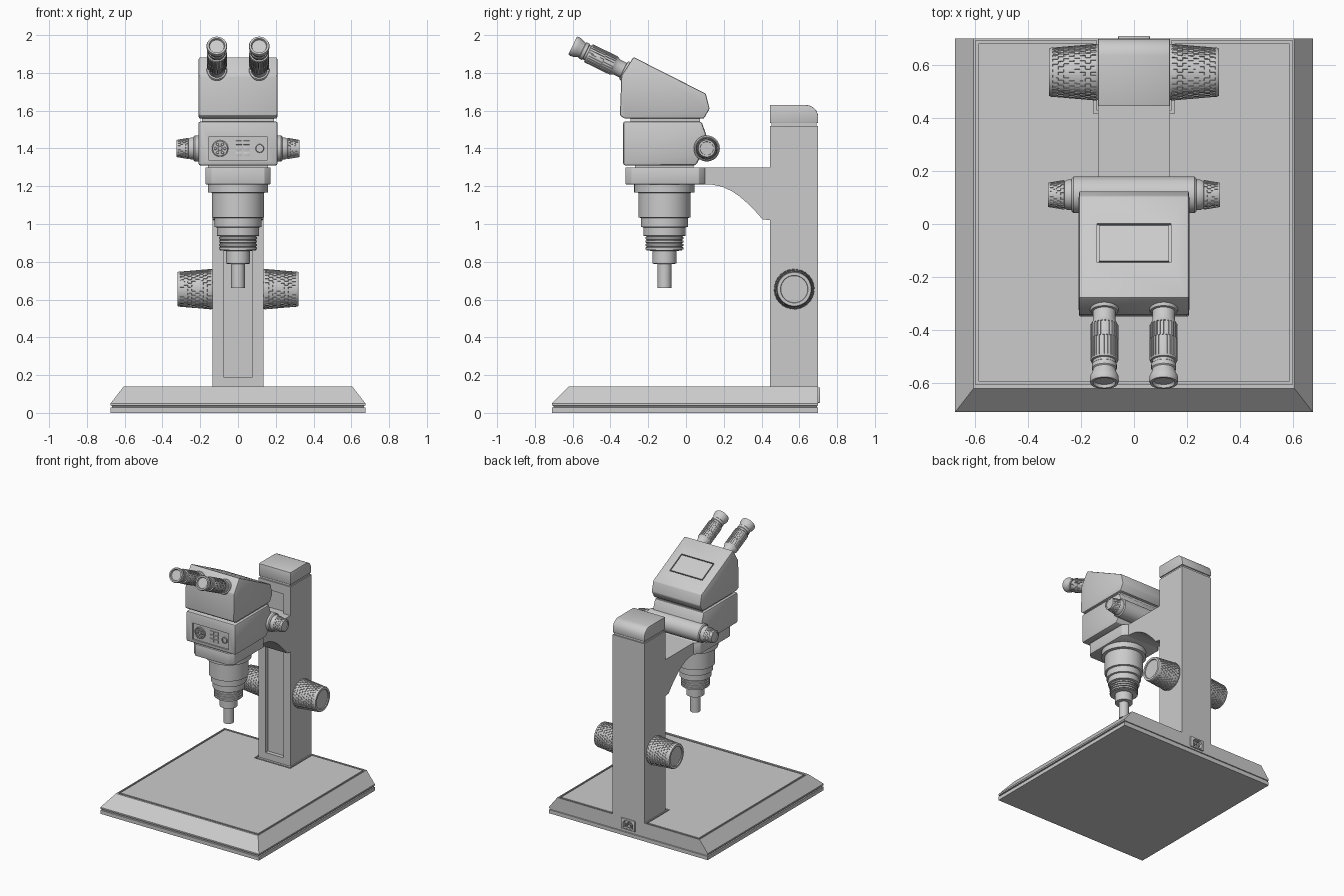
import bpy, bmesh
from math import sin, cos, pi, radians
from mathutils import Matrix, Vector

if "Cube" in bpy.data.objects:
    bpy.data.objects.remove(bpy.data.objects["Cube"])


def loft(name, rings, mat=None, bevel=0, closed=False, knurl=(), depth=0.004):
    """Skin a list of equal-length point rings; knurl = rows whose alternate faces are sunk."""
    bm = bmesh.new()
    vs = [[bm.verts.new(p) for p in r] for r in rings]
    n, m = len(rings[0]), len(rings)
    cells = []
    for k in range(m if closed else m - 1):
        a, b = vs[k], vs[(k + 1) % m]
        for i in range(n):
            j = (i + 1) % n
            f = bm.faces.new((a[i], a[j], b[j], b[i]))
            if k in knurl and (i + k) % 2:
                cells.append(f)
    if not closed:
        bm.faces.new(vs[0])
        bm.faces.new(vs[-1])
    bmesh.ops.recalc_face_normals(bm, faces=bm.faces[:])
    if cells:
        bmesh.ops.inset_individual(bm, faces=cells, thickness=0.0008, depth=-depth)
    if mat:
        bm.transform(mat)
    me = bpy.data.meshes.new(name)
    bm.to_mesh(me)
    bm.free()
    ob = bpy.data.objects.new(name, me)
    bpy.context.collection.objects.link(ob)
    if bevel:
        mod = ob.modifiers.new("bevel", 'BEVEL')
        mod.width, mod.segments = bevel, 2
        mod.limit_method = 'ANGLE'
        bake(ob)
    return ob


def bake(ob):
    bpy.context.view_layer.update()
    ev = ob.evaluated_get(bpy.context.evaluated_depsgraph_get())
    me = bpy.data.meshes.new_from_object(ev)
    ob.modifiers.clear()
    ob.data = me


def cut(ob, cutter):
    mod = ob.modifiers.new("cut", 'BOOLEAN')
    mod.operation, mod.solver, mod.object = 'DIFFERENCE', 'EXACT', cutter
    bake(ob)
    bpy.data.objects.remove(cutter)


def rect(x, y0, y1, z):
    return [(-x, y0, z), (x, y0, z), (x, y1, z), (-x, y1, z)]


def box(name, x0, x1, y0, y1, z0, z1, bevel=0):
    return loft(name, [[(x0, y0, z), (x1, y0, z), (x1, y1, z), (x0, y1, z)] for z in (z0, z1)], bevel=bevel)


def side_profile(name, pts, x, bevel=0):
    return loft(name, [[(s * x, y, z) for y, z in pts] for s in (-1, 1)], bevel=bevel)


def lathe(name, prof, mat, n=48, **kw):
    rings = [[(r * cos(2 * pi * i / n), r * sin(2 * pi * i / n), h) for i in range(n)] for r, h in prof]
    return loft(name, rings, mat, **kw)


def frame(outer, inner, z0, z1, mat=None):
    rings = [[(x, y, z) for x, y in loop] for loop, z in ((outer, z0), (outer, z1), (inner, z1), (inner, z0))]
    return loft("groove_cutter", rings, mat, closed=True)


def taper(r0, h0, r1, h1, rows):
    return [(r0 + (r1 - r0) * k / rows, h0 + (h1 - h0) * k / rows) for k in range(rows + 1)]


def along_x(s, x, y, z):
    return Matrix.Translation((s * x, y, z)) @ Matrix.Rotation(s * pi / 2, 4, 'Y')


# Base with a side groove, sloped edges and a grooved top panel
base = loft("base", [rect(0.675, -0.71, 0.70, 0), rect(0.675, -0.71, 0.70, 0.028),
                     rect(0.667, -0.702, 0.694, 0.03), rect(0.667, -0.702, 0.694, 0.037),
                     rect(0.675, -0.71, 0.70, 0.039), rect(0.675, -0.71, 0.70, 0.05),
                     rect(0.605, -0.62, 0.70, 0.14)])


def panel_loop(d):
    x, y0, y1, cx, cy = 0.598 - d, -0.605 + d, 0.692 - d, 0.142 + d, 0.428 - d
    return [(-x, y0), (x, y0), (x, y1), (cx, y1), (cx, cy), (-cx, cy), (-cx, y1), (-x, y1)]


cut(base, frame(panel_loop(0), panel_loop(0.011), 0.125, 0.16))

# Power socket on the back
socket = box("power_socket", -0.06, 0.06, 0.69, 0.71, 0.053, 0.135, 0.004)
hole = [(-0.04, 0.065), (0.04, 0.065), (0.04, 0.105), (0.025, 0.123), (-0.025, 0.123), (-0.04, 0.105)]
cut(base, box("socket_cutter", -0.045, 0.045, 0.675, 0.75, 0.06, 0.128))
cut(socket, loft("socket_cutter", [[(x, y, z) for x, z in hole] for y in (0.68, 0.73)]))
for i, (px, pz) in enumerate(((-0.02, 0.085), (0.02, 0.085), (0, 0.102))):
    box(f"socket_pin_{i}", px - 0.004, px + 0.004, 0.67, 0.703, pz - 0.008, pz + 0.008)

# Column with front channel, neck and cap rounded at the back
column = box("column", -0.135, 0.135, 0.445, 0.70, 0.13, 1.52)
cut(column, box("channel_cutter", -0.077, 0.077, 0.40, 0.475, 0.19, 1.45))
box("column_neck", -0.127, 0.127, 0.453, 0.692, 1.51, 1.54)
arc = [(0.635 + 0.065 * sin(t * pi / 12), 1.565 + 0.065 * cos(t * pi / 12)) for t in range(7)]
side_profile("column_cap", [(0.445, 1.535), (0.445, 1.63)] + arc + [(0.70, 1.535)], 0.135, 0.003)

# Focus knobs
for s in (-1, 1):
    prof = [(0.098, -0.005), (0.104, 0)] + taper(0.107, 0.008, 0.093, 0.172, 8)
    prof += [(0.093, 0.178), (0.089, 0.185), (0.073, 0.185), (0.071, 0.178)]
    lathe("focus_knob", prof, along_x(s, 0.135, 0.573, 0.655), 56, knurl=range(2, 10))

# Support arm, its slider and the holder
curve = [(0.445, 1.02), (0.405, 1.025), (0.365, 1.07), (0.325, 1.11), (0.285, 1.145),
         (0.24, 1.175), (0.19, 1.198), (0.14, 1.208), (0.09, 1.21)]
side_profile("arm", [(0.09, 1.30), (0.445, 1.30)] + curve, 0.135)
box("arm_slider", -0.075, 0.075, 0.44, 0.476, 1.02, 1.30)
c = 0.032
loop = [(-0.172 + c, -0.32), (0.172 - c, -0.32), (0.172, -0.32 + c), (0.172, 0.10 - c),
        (0.172 - c, 0.10), (-0.172 + c, 0.10), (-0.172, 0.10 - c), (-0.172, -0.32 + c)]
loft("lens_holder", [[(x, y, z) for x, y in loop] for z in (1.21, 1.30)], bevel=0.003)

# Objective lens stack
lens = [(0.16, 1.22), (0.16, 1.168), (0.138, 1.165), (0.138, 1.035), (0.124, 1.032), (0.124, 0.985),
        (0.112, 0.982), (0.112, 0.938), (0.094, 0.935)]
for k in range(4):
    z = 0.93 - 0.018 * k
    lens += [(0.101, z), (0.101, z - 0.01), (0.094, z - 0.012), (0.094, z - 0.016)]
lens += [(0.063, 0.857), (0.063, 0.79), (0.036, 0.788), (0.036, 0.66), (0.029, 0.66), (0.027, 0.67)]
lathe("objective_lens", lens, Matrix.Translation((0, -0.114, 0)), 64)

# Zoom body with collars above and below
box("lower_collar", -0.16, 0.16, -0.27, 0.04, 1.29, 1.33)
box("upper_collar", -0.19, 0.19, -0.295, 0.075, 1.52, 1.58)
body = side_profile("zoom_body", [(-0.333, 1.31), (0.052, 1.31), (0.08, 1.36), (0.115, 1.45),
                                  (0.082, 1.543), (-0.333, 1.543)], 0.21, 0.012)
cut(body, box("panel_cutter", -0.154, 0.154, -0.40, -0.323, 1.337, 1.463))

# Zoom cross tube and knobs
lathe("zoom_tube", [(0.062, -0.235), (0.069, -0.228), (0.069, 0.228), (0.062, 0.235)],
      along_x(1, 0, 0.11, 1.40), 48)
for s in (-1, 1):
    prof = [(0.058, 0.22), (0.058, 0.25), (0.052, 0.262)] + taper(0.056, 0.264, 0.047, 0.318, 4)
    prof += [(0.045, 0.325), (0.036, 0.325), (0.035, 0.32)]
    lathe("zoom_knob", prof, along_x(s, 0, 0.11, 1.40), 40, knurl=range(3, 7), depth=0.003)

# Front control panel: selector ring with buttons, slider marks, power button
to_front = Matrix.Rotation(pi / 2, 4, 'X')


def button(name, x, z, r, inner=0):
    prof = [(r, -0.01), (r, 0.007), (r - 0.002, 0.009)]
    if inner:
        prof += [(inner, 0.009), (inner, 0.001)]
    lathe(name, prof, Matrix.Translation((x, -0.323, z)) @ to_front, 24)


button("selector_ring", -0.095, 1.40, 0.044, 0.037)
button("selector_centre", -0.095, 1.40, 0.012)
for k in range(6):
    a = k * pi / 3
    button("selector_button", -0.095 + 0.025 * cos(a), 1.40 + 0.025 * sin(a), 0.008)
for x in (0.005, 0.045):
    for k in range(3):
        z = 1.37 + 0.03 * k
        box("panel_key", x - 0.016, x + 0.016, -0.33, -0.32, z - 0.011, z + 0.011, 0.002)
button("power_button", 0.115, 1.40, 0.023, 0.018)

# Binocular head with grooved plate on the slope
head = side_profile("binocular_head", [(-0.325, 1.558), (0.095, 1.558), (0.125, 1.61), (0.105, 1.69),
                                       (-0.278, 1.884), (-0.342, 1.785), (-0.35, 1.575)], 0.208, 0.008)
slope = Matrix.Translation((0, -0.072, 1.78)) @ Matrix.Rotation(radians(-26.9), 4, 'X')


def plate_loop(x, y):
    return [(-x, -y), (x, -y), (x, y), (-x, y)]


cut(head, frame(plate_loop(0.14, 0.082), plate_loop(0.133, 0.075), -0.012, 0.03, slope))

# Eyepieces
tilt = radians(26)
axis = Vector((0, -cos(tilt), sin(tilt)))
for s in (-1, 1):
    start = Vector((s * 0.112, -0.60, 1.945)) - 0.36 * axis
    mat = Matrix.Translation(start) @ Matrix.Rotation(pi / 2 - tilt, 4, 'X')
    lathe("eyepiece", [(0.055, 0), (0.055, 0.052), (0.051, 0.06), (0.043, 0.062), (0.043, 0.10),
                       (0.05, 0.115), (0.053, 0.12), (0.053, 0.18), (0.053, 0.262), (0.05, 0.268),
                       (0.043, 0.27), (0.043, 0.28), (0.047, 0.283), (0.047, 0.30), (0.043, 0.304),
                       (0.045, 0.315), (0.053, 0.332), (0.055, 0.35), (0.052, 0.36), (0.042, 0.36),
                       (0.038, 0.348)], mat, 48, knurl=(6, 7), depth=0.004)

# Smooth shading with sharp edges kept
for ob in bpy.data.objects:
    ob.select_set(True)
    bpy.context.view_layer.objects.active = ob
bpy.ops.object.shade_smooth_by_angle()
